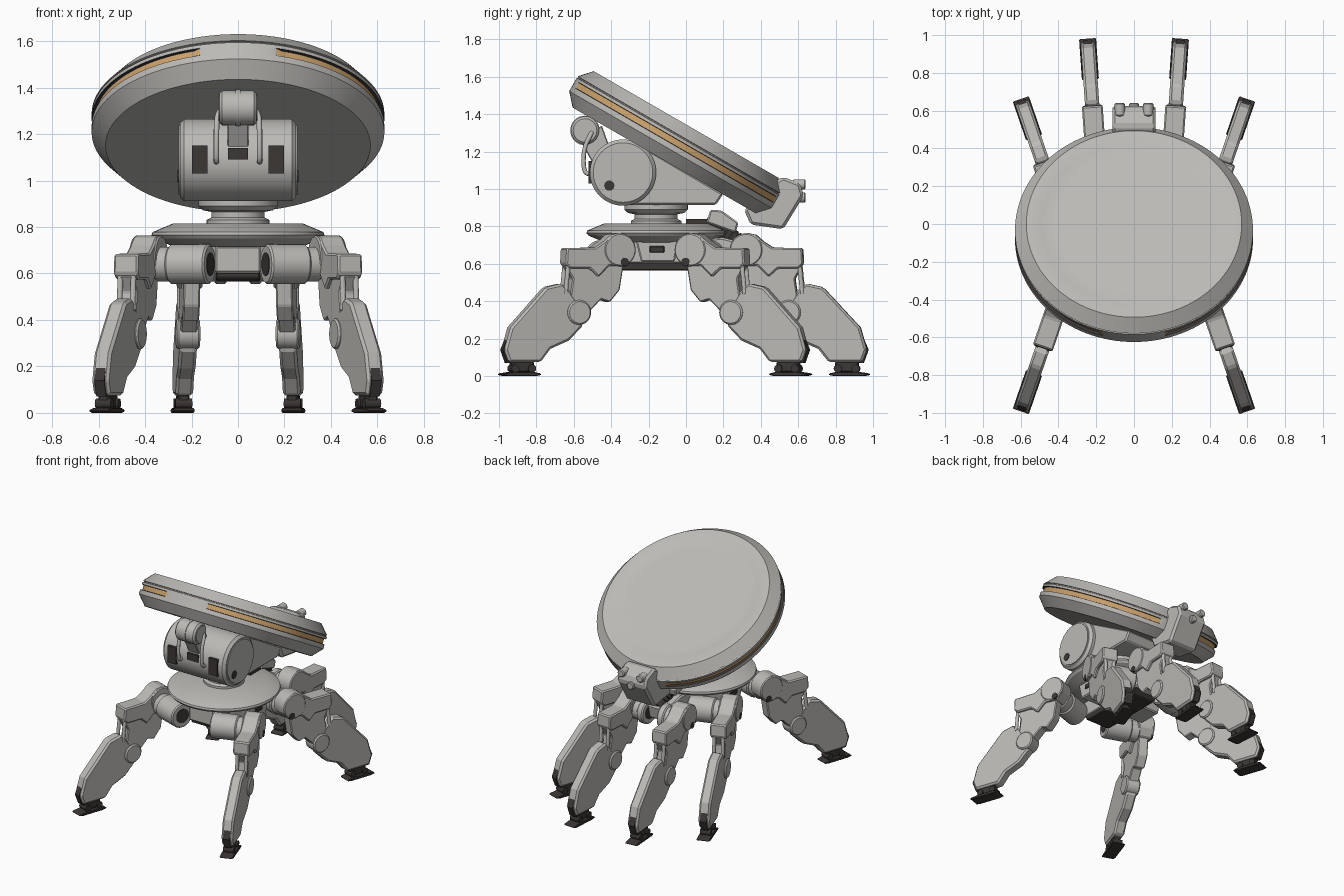
import bpy, bmesh, math
from mathutils import Matrix, Vector

if "Cube" in bpy.data.objects:
    bpy.data.objects.remove(bpy.data.objects["Cube"])


def material(name, rgb):
    m = bpy.data.materials.new(name)
    m.diffuse_color = (*rgb, 1)
    m.use_nodes = True
    m.node_tree.nodes["Principled BSDF"].inputs["Base Color"].default_value = m.diffuse_color
    return m


GREY = material("light grey", (0.50, 0.49, 0.465))
DARK = material("dark grey", (0.045, 0.038, 0.036))
ORANGE = material("amber", (0.60, 0.36, 0.15))
I = Matrix.Identity(4)


def finish(name, bm, mat, M=I, bevel=0, smooth=True):
    bmesh.ops.recalc_face_normals(bm, faces=bm.faces)
    bm.transform(M)
    if M.determinant() < 0:
        bmesh.ops.reverse_faces(bm, faces=bm.faces)
    me = bpy.data.meshes.new(name)
    bm.to_mesh(me)
    bm.free()
    for m in (mat if isinstance(mat, list) else [mat]):
        me.materials.append(m)
    if smooth:
        me.shade_smooth()
        me.set_sharp_from_angle(angle=math.radians(28))
    ob = bpy.data.objects.new(name, me)
    bpy.context.collection.objects.link(ob)
    if bevel:
        b = ob.modifiers.new("bevel", 'BEVEL')
        b.width, b.segments, b.limit_method = bevel, 1, 'ANGLE'
    return ob


def prism(name, pts, w0, w1, mat=GREY, M=I, bevel=0):
    """Profile in local x,z pushed along local y from w0 to w1."""
    bm = bmesh.new()
    a = [bm.verts.new((x, w0, z)) for x, z in pts]
    b = [bm.verts.new((x, w1, z)) for x, z in pts]
    n = len(pts)
    bm.faces.new(a)
    bm.faces.new(b[::-1])
    for i in range(n):
        bm.faces.new((a[i], a[(i + 1) % n], b[(i + 1) % n], b[i]))
    return finish(name, bm, mat, M, bevel, smooth=False)


def lathe(name, prof, mat=GREY, M=I, seg=48, slot=None):
    """Revolve (radius, height) rows round local z; slot = (rows, depth, gap angle)."""
    bm = bmesh.new()
    rows = []
    for k, (r, h) in enumerate(prof):
        row = []
        for i in range(seg):
            a = 2 * math.pi * i / seg
            rr = r
            if slot and k in slot[0] and abs(math.sin(a)) < math.cos(slot[2]):
                rr -= slot[1]
            row.append(bm.verts.new((rr * math.cos(a), rr * math.sin(a), h)))
        rows.append(row)
    bm.faces.new(rows[0][::-1])
    bm.faces.new(rows[-1])
    for k in range(len(rows) - 1):
        for i in range(seg):
            j = (i + 1) % seg
            f = bm.faces.new((rows[k][i], rows[k][j], rows[k + 1][j], rows[k + 1][i]))
            if slot:
                mid = 2 * math.pi * (i + .5) / seg
                if abs(math.sin(mid)) < math.cos(slot[2]):
                    f.material_index = {slot[0][0]: 2, slot[0][0] - 1: 1,
                                        slot[0][1]: 1}.get(k, 0)
    return finish(name, bm, mat, M)


def cyl(name, p, q, r, mat=GREY, M=I, seg=32, ch=0.0):
    p, q = Vector(p), Vector(q)
    d = q - p
    L = d.length
    prof = [(r, 0), (r, L)]
    if ch:
        prof = [(r - ch, 0), (r, ch), (r, L - ch), (r - ch, L)]
    T = Matrix.Translation(p) @ d.to_track_quat('Z', 'Y').to_matrix().to_4x4()
    return lathe(name, prof, mat, M @ T, seg)


def box(name, lo, hi, mat=GREY, M=I, bevel=0):
    pts = [(lo[0], lo[2]), (hi[0], lo[2]), (hi[0], hi[2]), (lo[0], hi[2])]
    return prism(name, pts, lo[1], hi[1], mat, M, bevel)


def tube(name, pts, r, mat=GREY):
    cu = bpy.data.curves.new(name, 'CURVE')
    cu.dimensions, cu.bevel_depth, cu.bevel_resolution = '3D', r, 2
    s = cu.splines.new('NURBS')
    s.points.add(len(pts) - 1)
    for pt, c in zip(s.points, pts):
        pt.co = (*c, 1)
    s.use_endpoint_u, s.order_u, s.resolution_u = True, 3, 6
    cu.materials.append(mat)
    bpy.context.collection.objects.link(bpy.data.objects.new(name, cu))


# profiles drawn in (y, z) and pushed along x use this frame
YZ = Matrix(((0, 1, 0, 0), (1, 0, 0, 0), (0, 0, 1, 0), (0, 0, 0, 1)))

# big tilted disc with amber slots in the rim
tilt = Matrix.Translation((0, -.055, 1.25)) @ Matrix.Rotation(math.radians(-30), 4, 'X')
lathe("dish", [(.57, -.115), (.63, -.048), (.63, -.018), (.63, -.016), (.63, .016), (.63, .018),
               (.63, .034), (.622, .036), (.622, .041), (.63, .043), (.57, .11), (.495, .11),
               (.485, .107), (.42, .107)],
      [GREY, DARK, ORANGE], tilt, 120, ((3, 4), .014, math.radians(15.5)))

# turntable and neck
C = Matrix.Translation((0, -.16, 0))
lathe("turntable", [(.28, .715), (.30, .725), (.36, .75), (.372, .765), (.368, .778), (.28, .815)], GREY, C, 64)
lathe("neck", [(.135, .81), (.135, .83), (.115, .84), (.115, .865), (.15, .872), (.17, .89), (.17, .92)], GREY, C)

# body: cross drum and wedge behind it
prism("body_wedge", [(-.34, .915), (.16, .915), (.20, .975), (-.2, 1.21), (-.34, 1.262)],
      -.21, .21, GREY, YZ, .01)
cyl("body_drum", (-.25, -.337, 1.088), (.25, -.337, 1.088), .177, ch=.018, seg=56)
for s in (-1, 1):
    cyl("drum_end_cap", (s * .245, -.337, 1.088), (s * .256, -.337, 1.088), .15, seg=56)
    cyl("drum_port", (s * .25, -.41, 1.018), (s * .26, -.41, 1.018), .028, DARK, seg=10)
    box("drum_vent", (.165 * s - .034, -.522, 1.03), (.165 * s + .034, -.46, 1.15), DARK)
    tube("hose", [(s * .07, -.50, 1.31), (s * .09, -.51, 1.29), (s * .093, -.545, 1.22),
                  (s * .093, -.55, 1.12), (s * .093, -.53, 1.07), (s * .093, -.48, 1.09)], .012)
box("drum_label_plate", (-.044, -.521, 1.09), (.044, -.46, 1.14), DARK)
prism("sensor_bracket", [(-.56, 1.25), (-.50, 1.14), (-.40, 1.2), (-.45, 1.34)], -.045, .045, GREY, YZ, .005)
cyl("sensor_drum", (-.08, -.54, 1.313), (.08, -.54, 1.313), .075, ch=.012)
cyl("sensor_band", (-.01, -.54, 1.313), (.01, -.54, 1.313), .079)
for s in (-1, 1):
    cyl("sensor_cap", (s * .07, -.54, 1.313), (s * .084, -.54, 1.313), .055)

# rear clamp with its three knobs, arm and dark spring
prism("rear_clamp", [(.31, .89), (.345, .81), (.52, .785), (.63, .965), (.61, 1.03), (.52, 1.065), (.45, 1.03)],
      -.115, .115, GREY, YZ, .015)
for x, z in ((-.075, 1.025), (.075, 1.025), (0, .955)):
    cyl("clamp_knob", (x, .57, z), (x, .64, z), .027, ch=.006, seg=20)
prism("rear_arm", [(.11, .82), (.13, .89), (.19, .885), (.28, .82), (.265, .765)], -.11, .11, GREY, YZ, .008)
box("arm_mount", (-.1, .0, .815), (.1, .13, .84), DARK)
for i in range(6):
    t = i / 5
    p = Vector((0, .13 + .13 * t, .80 - .08 * t))
    cyl("spring_coil", p, p + Vector((0, .021, -.013)), .055, DARK, seg=24)
cyl("spring_core", (0, .1, .82), (0, .33, .68), .045, DARK)

# under hub
prism("hub", [(-.24, .61), (-.06, .61), (-.04, .73), (-.27, .73)], -.27, .27, GREY, YZ, .008)
prism("hub_spine", [(-.42, .60), (.34, .60), (.36, .70), (.2, .74), (-.42, .72)], -.1, .1, GREY, YZ, .01)
prism("hub_belly", [(-.40, .58), (-.36, .565), (.1, .565), (.14, .61), (-.40, .61)], -.095, .095, DARK, YZ, .006)
for s in (-1, 1):
    box("hub_slot", (s * .273 - .005, -.195, .66), (s * .273 + .005, -.115, .695), DARK, bevel=.004)

# legs: local x runs outward from the hip, local y sideways
THIGH = [(-.03, .61), (-.005, .46), (.05, .395), (.10, .41), (.18, .33), (.25, .34), (.275, .42),
         (.26, .52), (.30, .59), (.12, .66), (.03, .72)]
HIP = [(-.085, .70), (-.05, .75), (0, .766), (.05, .755), (.09, .72), (.14, .687), (.30, .684),
       (.305, .60), (.28, .575), (.17, .575), (.12, .53), (.06, .59), (-.04, .585), (-.085, .64)]
SHIN = [(.27, .45), (.32, .495), (.41, .475), (.61, .26), (.645, .14), (.62, .075), (.44, .075),
        (.385, .145), (.28, .19), (.2, .27), (.21, .36)]
TOE = [(.612, .235), (.652, .14), (.626, .07), (.58, .07), (.58, .2)]


def leg(tag, x, y, ang, s, reach):
    M = Matrix.Translation((x, y, 0)) @ Matrix.Rotation(math.radians(ang), 4, 'Z')
    prism(tag + "_hip_cover", HIP, -.055, .055, GREY, M, .008)
    prism(tag + "_thigh", THIGH, -.036, .036, GREY, M, .006)
    prism(tag + "_shin", SHIN, -.038, .038, GREY, M, .012)
    prism(tag + "_toe_guard", TOE, -.022, .022, DARK, M)
    cyl(tag + "_knee", (.226, -.05, .34), (.226, .05, .34), .066, GREY, M, ch=.008)
    cyl(tag + "_hip_disc", (0, -.06, .675), (0, .06, .675), .088, GREY, M, ch=.006)
    cyl(tag + "_hip_bolt", (-.025, s * .05, .61), (-.025, s * .062, .61), .023, DARK, M, 10)
    for v in (-.03, .03):
        cyl(tag + "_knee_rod", (.285, v, .59), (.3, v, .44), .012, GREY, M, 12)
    # hip motor reaching in toward the hub
    cyl(tag + "_motor_collar", (0, -s * .04, .64), (0, -s * .11, .64), .075, GREY, M, ch=.006)
    cyl(tag + "_motor", (0, -s * .10, .64), (0, -s * reach, .64), .086, GREY, M, ch=.008)
    cyl(tag + "_motor_bore", (0, -s * (reach - .01), .64), (0, -s * (reach + .003), .64), .05, DARK, M)
    # foot
    box(tag + "_ankle", (.475, -.025, .02), (.60, .025, .08), DARK, M, .008)
    for u in (.49, .585):
        cyl(tag + "_ankle_pin", (u, -.036, .04), (u, .036, .04), .022, DARK, M, 12)
    prism(tag + "_foot_pad", [(.44, .006), (.47, 0), (.63, 0), (.66, .006), (.655, .014), (.60, .022), (.48, .022),
                              (.445, .014)], -.045, .045, DARK, M, .004)


for s, side in ((1, "right"), (-1, "left")):
    for tag, x, y, ang, out, reach in (("front", .385, -.37, -71, 1, .28),
                                       ("middle", .385, .04, 71, -1, .28),
                                       ("back", .20, .325, 86, -1, .15)):
        leg(f"{tag}_{side}_leg", s * x, y, ang if s > 0 else 180 - ang, out * s, reach)
